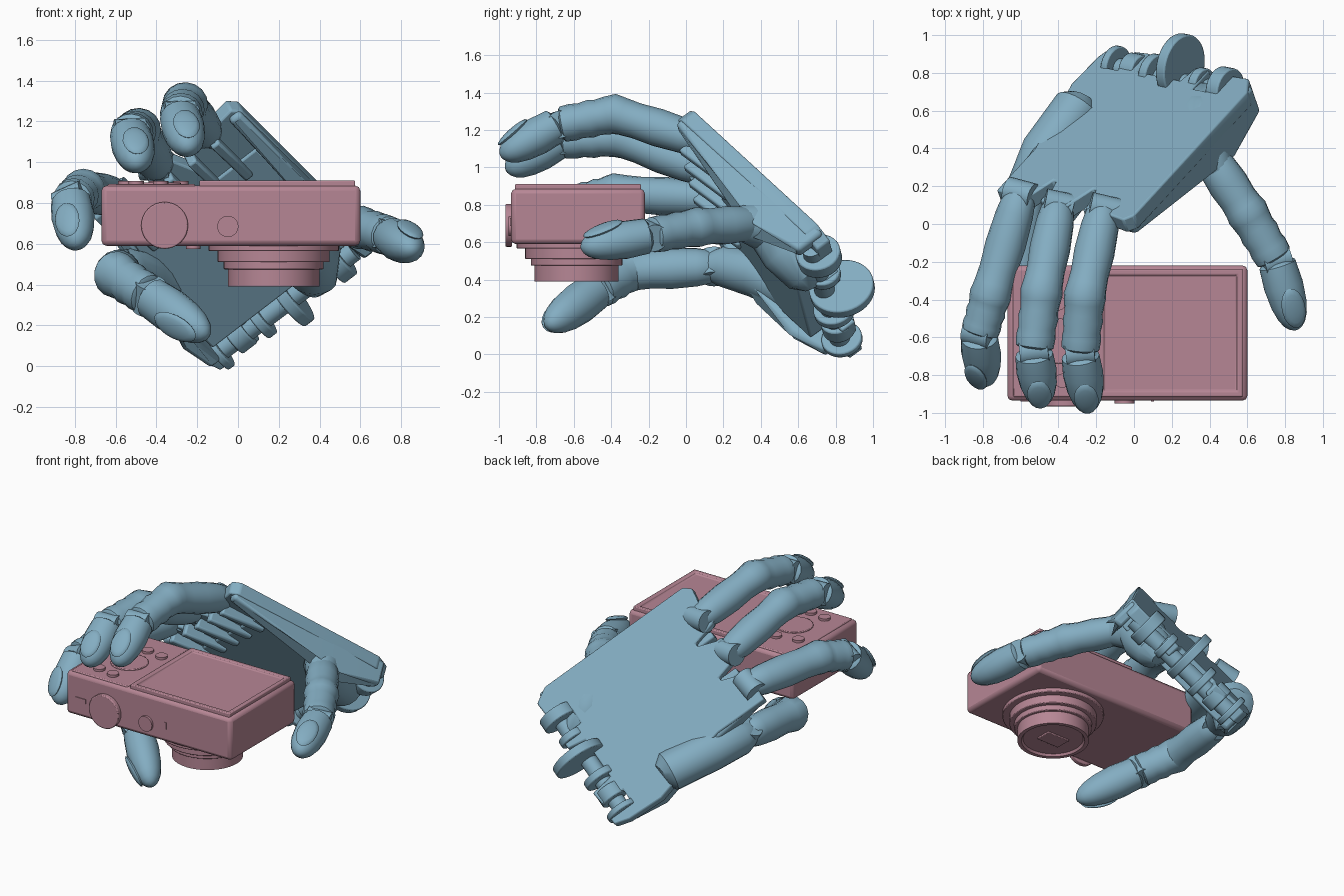
import bpy, bmesh, math
from mathutils import Vector, Matrix

if "Cube" in bpy.data.objects:
    bpy.data.objects.remove(bpy.data.objects["Cube"])

def material(name, rgb):
    m = bpy.data.materials.new(name)
    m.diffuse_color = (*rgb, 1)
    m.use_nodes = True
    m.node_tree.nodes["Principled BSDF"].inputs["Base Color"].default_value = m.diffuse_color
    return m

BLUE = material("hand_blue", (0.23, 0.42, 0.54))
PINK = material("camera_pink", (0.47, 0.24, 0.30))

def finish(name, bm, mat, bevel=0, angle=35):
    bmesh.ops.recalc_face_normals(bm, faces=bm.faces)
    for f in bm.faces:
        f.smooth = True
    me = bpy.data.meshes.new(name)
    bm.to_mesh(me)
    bm.free()
    me.set_sharp_from_angle(angle=math.radians(angle))
    me.materials.append(mat)
    ob = bpy.data.objects.new(name, me)
    bpy.context.collection.objects.link(ob)
    if bevel:
        b = ob.modifiers.new("bevel", 'BEVEL')
        b.width, b.segments, b.limit_method = bevel, 2, 'ANGLE'
    return ob

def box(name, lo, hi, mat, bevel=0, inset=0):
    lo, hi = Vector(lo), Vector(hi)
    bm = bmesh.new()
    bmesh.ops.create_cube(bm, size=1, matrix=Matrix.Translation((lo + hi) / 2) @ Matrix.Diagonal((*(hi - lo), 1)))
    if inset:
        top = max(bm.faces, key=lambda f: f.calc_center_median().z)
        bmesh.ops.inset_region(bm, faces=[top], thickness=inset)
        bmesh.ops.inset_region(bm, faces=[top], thickness=0.008, depth=-0.015)
    return finish(name, bm, mat, bevel)

def disc(name, a, b, r, mat, r2=None, seg=32, bevel=0):
    a, b = Vector(a), Vector(b)
    bm = bmesh.new()
    rot = (b - a).to_track_quat('Z', 'Y').to_matrix().to_4x4()
    bmesh.ops.create_cone(bm, cap_ends=True, segments=seg, radius1=r, radius2=r2 or r, depth=(b - a).length,
                          matrix=Matrix.Translation((a + b) / 2) @ rot)
    return finish(name, bm, mat, bevel)

# ---------------- camera ----------------
box("camera_body", (-0.67, -0.935, 0.59), (0.60, -0.22, 0.885), PINK, 0.025)
box("camera_screen", (-0.19, -0.915, 0.87), (0.575, -0.24, 0.91), PINK, 0.006, inset=0.04)
box("button_panel", (-0.64, -0.915, 0.87), (-0.21, -0.24, 0.892), PINK, 0.006)
L = (0.175, -0.585)
for i, (r, z0, z1) in enumerate([(0.32, 0.565, 0.60), (0.275, 0.51, 0.57), (0.245, 0.475, 0.52)]):
    disc(f"lens_ring_{i}", (*L, z0), (*L, z1), r, PINK, seg=48, bevel=0.005)
# lens barrel with a stepped recess
bm = bmesh.new()
prof = [(0.225, 0.48), (0.225, 0.39), (0.20, 0.39), (0.19, 0.405), (0.15, 0.405)]
rings = [[bm.verts.new((L[0] + r * math.cos(k * math.tau / 48), L[1] + r * math.sin(k * math.tau / 48), z))
          for k in range(48)] for r, z in prof]
for p, q in zip(rings, rings[1:]):
    for k in range(48):
        bm.faces.new((p[k], p[k - 1], q[k - 1], q[k]))
bm.faces.new(rings[0])
bm.faces.new(rings[-1])
finish("lens_barrel", bm, PINK)
box("lens_window", (0.09, -0.64, 0.395), (0.26, -0.53, 0.41), PINK, 0.004)
disc("mode_dial", (-0.36, -0.93, 0.69), (-0.36, -0.965, 0.69), 0.115, PINK, bevel=0.006)
disc("shutter_button", (-0.05, -0.93, 0.685), (-0.05, -0.95, 0.685), 0.052, PINK)
box("power_slot", (-0.60, -0.94, 0.695), (-0.515, -0.92, 0.725), PINK)
box("indicator", (0.09, -0.94, 0.685), (0.105, -0.92, 0.73), PINK)
disc("thumb_wheel", (-0.40, -0.62, 0.88), (-0.40, -0.62, 0.90), 0.12, PINK, bevel=0.004)
for i, (x, y) in enumerate([(-0.38, -0.83), (-0.50, -0.81), (-0.40, -0.42), (-0.28, -0.44), (-0.55, -0.45)]):
    disc(f"small_button_{i}", (x, y, 0.88), (x, y, 0.908), 0.038, PINK, seg=20)
disc("front_lamp", (-0.22, -0.82, 0.60), (-0.22, -0.82, 0.575), 0.035, PINK, seg=20)

# ---------------- palm frame: u wrist to knuckles, v across, n out of the back ----------------
B = Vector((0.57, 0.75, 0.62))
U = Vector((-0.56, -0.61, 0.56)).normalized()
V = Vector((-0.78, 0.166, -0.60)).normalized()
N = -U.cross(V).normalized()

def P(u, v, n=0):
    return B + U * u + V * v + N * n

def prism(name, uv, n0, depths, bevel=0.012):
    bm = bmesh.new()
    top = [bm.verts.new(P(u, v, n0)) for u, v in uv]
    bot = [bm.verts.new(P(u, v, -d)) for (u, v), d in zip(uv, depths)]
    bm.faces.new(top)
    bm.faces.new(bot[::-1])
    for i in range(len(uv)):
        bm.faces.new((top[i], top[i - 1], bot[i - 1], bot[i]))
    return finish(name, bm, BLUE, bevel)

# back of the hand with three knuckle lobes and wrist forks
outline = [(0.06, -0.08), (1.13, -0.08), (1.18, -0.04)]
for c in (0.15, 0.42, 0.69):
    outline += [(1.16, c - 0.07), (1.21, c - 0.04), (1.21, c + 0.04), (1.16, c + 0.08)]
    if c < 0.6:
        outline += [(1.00, c + 0.12), (1.00, c + 0.14)]
outline += [(1.16, 0.83), (0.80, 0.83), (0.50, 0.90), (0.27, 0.96), (0.03, 0.95), (-0.07, 0.92), (-0.07, 0.85),
            (0.10, 0.85), (0.10, 0.77), (-0.06, 0.77), (-0.07, 0.67), (0.08, 0.65), (0.08, 0.36),
            (-0.04, 0.34), (-0.04, 0.25), (0.12, 0.25), (0.12, 0.16), (-0.03, 0.16), (-0.04, -0.02)]
prism("hand_back", outline, 0.0, [0.09] * len(outline))
# side walls, deeper towards the wrist
prism("thumb_side_wall", [(0.0, -0.07), (0.3, -0.08), (1.15, -0.07), (1.15, 0.0), (0.3, 0.0), (0.0, 0.0)],
      -0.01, [0.18, 0.26, 0.12, 0.12, 0.26, 0.18], 0.02)
prism("outer_side_wall", [(0.04, 0.93), (0.27, 0.95), (0.55, 0.88), (1.12, 0.82), (1.12, 0.75), (0.55, 0.81),
                          (0.27, 0.87), (0.04, 0.86)], -0.01, [0.17, 0.22, 0.22, 0.12, 0.12, 0.22, 0.22, 0.17], 0.02)
prism("palm_floor", [(0.14, 0.0), (0.9, 0.0), (0.9, 0.8), (0.5, 0.85), (0.14, 0.85)], -0.05,
      [0.18, 0.1, 0.1, 0.18, 0.18])
for i in range(5):
    v = 0.1 + 0.145 * i
    prism(f"tendon_rib_{i}", [(0.8, v), (1.12, v), (1.12, v + 0.05), (0.8, v + 0.05)], -0.05, [0.13, 0.16, 0.16, 0.13])

# wrist hinge
disc("wrist_disc", P(-0.02, 0.40), P(-0.02, 0.46), 0.175, BLUE, seg=40, bevel=0.008)
disc("wrist_shaft", P(0.02, 0.02, -0.09), P(0.02, 0.88, -0.07), 0.055, BLUE, seg=24)
for i, (v, w, r) in enumerate([(0.12, 0.08, 0.12), (0.28, 0.05, 0.09), (0.60, 0.05, 0.11), (0.73, 0.09, 0.09),
                               (0.86, 0.04, 0.11)]):
    disc(f"wrist_lug_{i}", P(0.02, v - w / 2, -0.06), P(0.02, v + w / 2, -0.06), r, BLUE, seg=28, bevel=0.008)

# ---------------- fingers ----------------
SIDES = 16

def tube(name, stations, up, flat=0.95):
    # stations: (centre, axis, radius)
    bm = bmesh.new()
    rings = []
    for c, d, r in stations:
        s = d.cross(up).normalized()
        t = s.cross(d).normalized()
        rings.append([bm.verts.new(c + r * (s * math.cos(a) + t * flat * math.sin(a)))
                      for a in (k * math.tau / SIDES for k in range(SIDES))])
    for p, q in zip(rings, rings[1:]):
        for k in range(SIDES):
            bm.faces.new((p[k], p[k - 1], q[k - 1], q[k]))
    bm.faces.new(rings[0])
    bm.faces.new(rings[-1])
    return finish(name, bm, BLUE, 0, 40)

PROXIMAL = [(0, .66), (.05, .82), (.2, .93), (.5, 1.0), (.75, .94), (.9, .98)]
MIDDLE = [(.12, 1.0), (.3, .93), (.42, .99), (.6, .91), (.72, .97), (.9, .93), (.93, .80)]
TIP = [(0, .74), (.04, .93), (.35, .99), (.62, .90), (.80, .74), (.91, .54), (.97, .33), (1, .12)]

def finger(name, pts, r, up):
    pts, up = [Vector(p) for p in pts], Vector(up).normalized()
    dirs = [(b - a).normalized() for a, b in zip(pts, pts[1:])]
    st = []
    for i, rows in enumerate((PROXIMAL, MIDDLE)):
        st += [(pts[i].lerp(pts[i + 1], t), dirs[i], r * k) for t, k in rows]
        if i == 0:
            st.append((pts[1], (dirs[0] + dirs[1]).normalized(), r * 1.05))
    tube(name + "_shaft", st, up)
    tube(name + "_tip", [(pts[2].lerp(pts[3], t), dirs[2], r * k) for t, k in TIP], up)
    # joint pins
    for j, q in ((0, pts[0]), (2, pts[2] - dirs[1] * 0.01)):
        s = dirs[j].cross(up).normalized() * r * 0.7
        disc(f"{name}_pin_{j}", q - s, q + s, r * 0.68, BLUE, seg=20)
    # nail
    d = dirs[2]
    s = d.cross(up).normalized()
    t = s.cross(d).normalized()
    m = Matrix((s, d, t)).transposed().to_4x4()
    m.translation = pts[2].lerp(pts[3], 0.66) + t * r * 0.76
    bm = bmesh.new()
    length = (pts[3] - pts[2]).length
    bmesh.ops.create_uvsphere(bm, u_segments=16, v_segments=8, radius=1,
                              matrix=m @ Matrix.Rotation(-0.22, 4, 'X') @ Matrix.Diagonal((r * .6, length * .3, r * .2, 1)))
    finish(name + "_nail", bm, BLUE)

finger("index_finger", [(-0.16, 0.08, 1.14), (-0.26, -0.38, 1.285), (-0.285, -0.69, 1.225), (-0.24, -0.99, 1.06)],
       0.108, (0, -.3, 1))
finger("middle_finger", [(-0.40, 0.10, 0.98), (-0.49, -0.36, 1.16), (-0.53, -0.68, 1.14), (-0.49, -0.96, 0.98)],
       0.108, (0, -.3, 1))
finger("ring_finger", [(-0.60, 0.16, 0.83), (-0.76, -0.38, 0.86), (-0.82, -0.59, 0.81), (-0.79, -0.85, 0.59)],
       0.108, (-.5, -.5, .8))
finger("lower_finger", [(-0.57, 0.15, 0.47), (-0.60, -0.30, 0.45), (-0.43, -0.48, 0.34), (-0.15, -0.74, 0.15)],
       0.112, (-.5, -.6, -.3))
finger("thumb", [(0.40, 0.36, 0.70), (0.60, 0.06, 0.68), (0.755, -0.20, 0.635), (0.86, -0.56, 0.57)],
       0.108, (.3, -.3, .9))

# metacarpal of the lower finger and ball of the thumb
def limb(name, pts, radii, up):
    pts = [Vector(p) for p in pts]
    n = len(pts)
    tube(name, [(p, (pts[min(i + 1, n - 1)] - pts[max(i - 1, 0)]).normalized(), r)
                for i, (p, r) in enumerate(zip(pts, radii))], Vector(up))

limb("lower_finger_base", [(-0.28, 0.66, 0.30), (-0.30, 0.62, 0.32), (-0.47, 0.38, 0.43), (-0.56, 0.20, 0.47),
                           (-0.57, 0.12, 0.47)], (0.08, 0.13, 0.135, 0.115, 0.08), N)
limb("thumb_ball", [(0.36, 0.68, 0.36), (0.37, 0.65, 0.42), (0.36, 0.54, 0.56), (0.35, 0.44, 0.68), (0.41, 0.34, 0.70),
                    (0.45, 0.28, 0.70)], (0.05, 0.12, 0.15, 0.14, 0.115, 0.09), (0.9, 0.3, 0.3))
